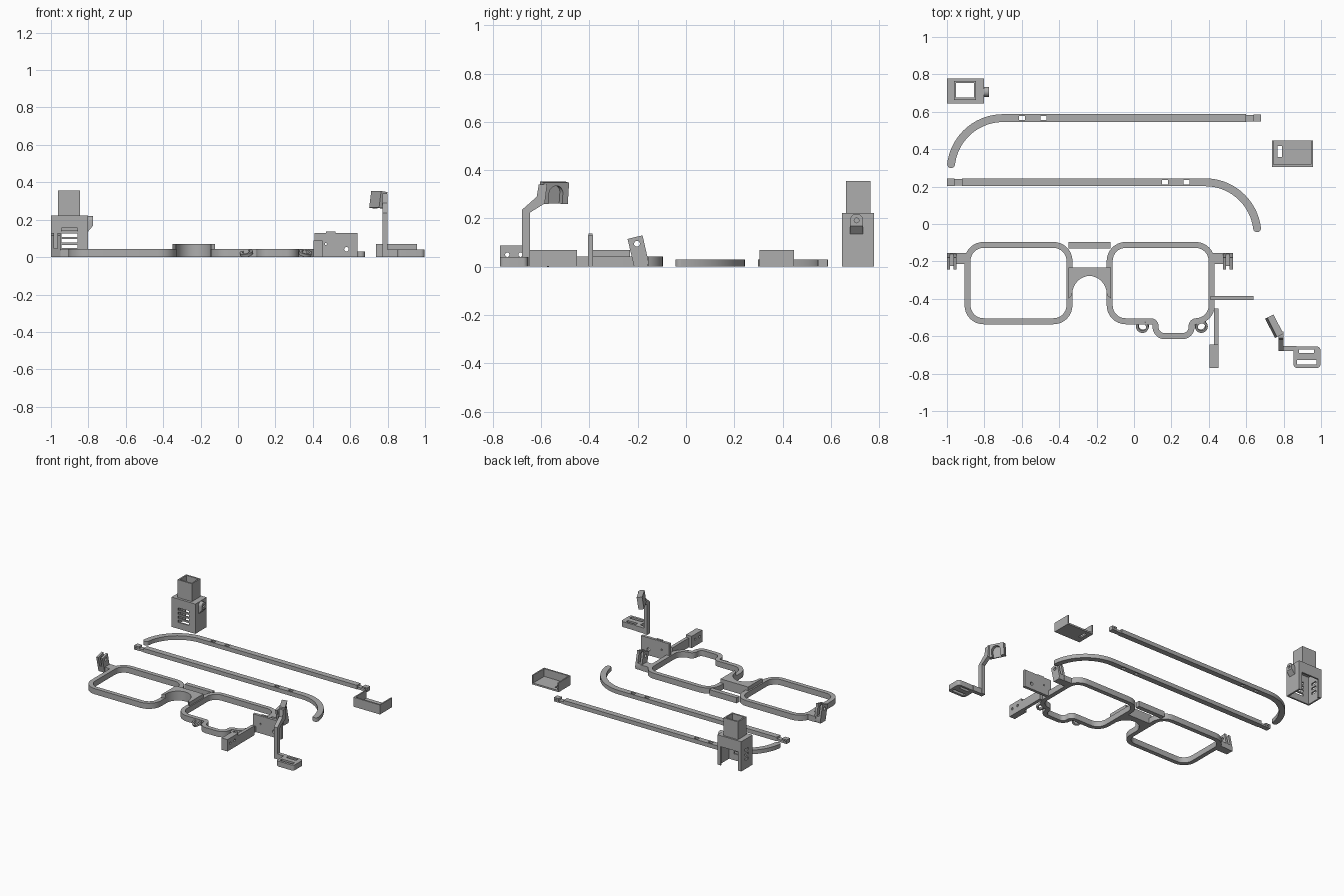
import bpy, bmesh, math
from mathutils import Vector, Matrix

if "Cube" in bpy.data.objects:
    bpy.data.objects.remove(bpy.data.objects["Cube"])

grey = bpy.data.materials.new("plain_grey")
grey.diffuse_color = (0.42, 0.42, 0.42, 1)
grey.use_nodes = True
grey.node_tree.nodes["Principled BSDF"].inputs["Base Color"].default_value = grey.diffuse_color


def finish(name, bm):
    bmesh.ops.recalc_face_normals(bm, faces=bm.faces)
    me = bpy.data.meshes.new(name)
    bm.to_mesh(me)
    bm.free()
    me.materials.append(grey)
    ob = bpy.data.objects.new(name, me)
    bpy.context.collection.objects.link(ob)
    return ob


def prism(name, pts, a, b, axis="z", matrix=None):
    """Extrude a 2D outline from a to b along an axis."""
    put = {"z": lambda p, h: (p[0], p[1], h),
           "x": lambda p, h: (h, p[0], p[1]),
           "y": lambda p, h: (p[0], h, p[1])}[axis]
    bm = bmesh.new()
    lo = [bm.verts.new(put(p, a)) for p in pts]
    hi = [bm.verts.new(put(p, b)) for p in pts]
    bm.faces.new(lo)
    bm.faces.new(hi)
    n = len(pts)
    for i in range(n):
        j = (i + 1) % n
        bm.faces.new((lo[i], lo[j], hi[j], hi[i]))
    if matrix:
        bm.transform(matrix)
    return finish(name, bm)


def box(name, x0, x1, y0, y1, z0, z1):
    return prism(name, [(x0, y0), (x1, y0), (x1, y1), (x0, y1)], z0, z1)


def arc(cx, cy, r, a0, a1, n=16, ry=None):
    ts = [math.radians(a0 + (a1 - a0) * i / n) for i in range(n + 1)]
    return [(cx + r * math.cos(t), cy + (ry or r) * math.sin(t)) for t in ts]


def disc(cx, cy, r, n=20):
    return arc(cx, cy, r, 0, 360, n)[:-1]


def rounded(corners, n=8):
    """Fillet a closed polygon given as (x, y, radius)."""
    out = []
    for i, (x, y, r) in enumerate(corners):
        p = Vector((x, y))
        d0 = (Vector(corners[i - 1][:2]) - p).normalized()
        d1 = (Vector(corners[(i + 1) % len(corners)][:2]) - p).normalized()
        half = d0.angle(d1) / 2
        c = p + (d0 + d1).normalized() * (r / math.sin(half))
        a = p + d0 * (r / math.tan(half)) - c
        b = p + d1 * (r / math.tan(half)) - c
        sweep = a.angle_signed(b)
        for k in range(n + 1):
            t = -sweep * k / n
            out.append((c.x + a.x * math.cos(t) - a.y * math.sin(t),
                        c.y + a.x * math.sin(t) + a.y * math.cos(t)))
    return out


def ribbon(name, pts, width, z0, z1, closed):
    """Rectangular section swept along a flat path."""
    bm = bmesh.new()
    n = len(pts)
    rings = []
    for i in range(n):
        prev = pts[i - 1] if closed or i else pts[i]
        nxt = pts[(i + 1) % n] if closed or i < n - 1 else pts[i]
        t = (Vector(nxt) - Vector(prev)).normalized() * width / 2
        x, y = pts[i]
        rings.append([bm.verts.new((x - s * t.y, y + s * t.x, z))
                      for s, z in ((1, z0), (1, z1), (-1, z1), (-1, z0))])
    for i in range(n if closed else n - 1):
        a, b = rings[i], rings[(i + 1) % n]
        for k in range(4):
            m = (k + 1) % 4
            bm.faces.new((a[k], a[m], b[m], b[k]))
    if not closed:
        bm.faces.new(rings[0])
        bm.faces.new(rings[-1])
    return finish(name, bm)


def cut(ob, *cutters):
    for c in cutters:
        m = ob.modifiers.new("cut", "BOOLEAN")
        m.operation, m.solver, m.object = "DIFFERENCE", "EXACT", c
        bpy.context.view_layer.objects.active = ob
        bpy.ops.object.modifier_apply(modifier=m.name)
        bpy.data.objects.remove(c)
    return ob


# Lens rims; the right one drops into a small pocket at the bottom
R = 0.085
T = 0.042
ribbon("left_rim", rounded([(-0.89, -0.52, R), (-0.345, -0.52, R),
                            (-0.345, -0.112, R), (-0.89, -0.112, R)]), 0.032, 0, T, True)
ribbon("right_rim", rounded([(-0.13, -0.52, R), (0.115, -0.52, 0.025), (0.115, -0.6, 0.05),
                             (0.308, -0.6, 0.05), (0.308, -0.52, 0.025), (0.415, -0.52, R),
                             (0.415, -0.112, R), (-0.13, -0.112, R)]), 0.032, 0, T, True)

# Bridge bar and arched nose bridge
box("bridge_bar", -0.35, -0.125, -0.13, -0.097, 0, T)
prism("nose_bridge", [(-0.35, -0.40), (-0.35, -0.232), (-0.122, -0.232), (-0.122, -0.40)]
      + arc(-0.238, -0.38, 0.093, 0, 180, 20, 0.102), 0, 0.07)

# Hinges: sideways lug plus a leaning fork
lean = [(-0.242, 0.115), (-0.18, 0.13), (-0.155, 0.02), (-0.158, 0), (-0.215, 0)]
for side, xa, xb, la, lb in (("left", -1.0, -0.948, -0.96, -0.88),
                             ("right", 0.475, 0.528, 0.41, 0.485)):
    box(side + "_lug", la, lb, -0.215, -0.155, 0, T)
    fork = prism(side + "_hinge", lean, xa, xb, "x")
    cut(fork, box("slot", xa + 0.017, xb - 0.017, -0.3, -0.1, 0.045, 0.2),
        prism("pin_hole", disc(-0.203, 0.095, 0.012), xa - 0.1, xb + 0.1, "x"))

# Nose pad sockets: short tilted tubes
for side, x, turn in (("left", 0.045, -25), ("right", 0.36, 25)):
    m = (Matrix.Translation((x, -0.548, 0.021)) @ Matrix.Rotation(math.radians(turn), 4, "Z")
         @ Matrix.Rotation(math.radians(25), 4, "X"))
    tube = prism(side + "_pad_socket", disc(0, 0, 0.034), -0.008, 0.008, "z", m)
    cut(tube, prism("bore", disc(0, 0, 0.021), -0.1, 0.1, "z", m))

# Temples: straight bar, ear hook, rounded tip, stepped hinge tab
for side, s, ox, oy in (("back", 1, 0, 0), ("front", -1, -0.32, -0.343)):
    X = lambda x: s * x + ox
    path = [(X(x), y + oy) for x, y in [(0.6, 0.566)] + arc(-0.7, 0.286, 0.28, 90, 173, 24)]
    bar = ribbon(side + "_temple", path, 0.042, 0, 0.03, False)
    cut(bar, *[box("slot", X(x) - 0.016, X(x) + 0.016, oy + 0.555, oy + 0.577, -0.1, 0.1)
               for x in (-0.6, -0.485)])
    prism(side + "_temple_tip", disc(*path[-1], 0.021), 0, 0.03)
    ends = sorted((X(0.595), X(0.645)))
    box(side + "_tab_neck", *ends, oy + 0.549, oy + 0.583, 0, 0.016)
    ends = sorted((X(0.64), X(0.68)))
    tab = box(side + "_tab_end", *ends, oy + 0.547, oy + 0.585, 0, 0.03)
    cut(tab, prism("pin_hole", disc(X(0.662), 0.016, 0.007), oy + 0.4, oy + 0.7, "y"))

# Tray with an open back
tray = box("tray", 0.737, 0.957, 0.305, 0.447, 0, 0.07)
cut(tray, box("inside", 0.747, 0.947, 0.317, 0.6, 0.012, 0.2),
    box("slot", 0.767, 0.79, 0.358, 0.417, -0.1, 0.1))

# Housing: hollow box with vents, rear opening and a square chimney
house = box("housing", -1.0, -0.803, 0.645, 0.778, 0, 0.222)
cut(house, box("inside", -0.988, -0.815, 0.657, 0.766, -0.1, 0.21),
    box("rear_opening", -0.975, -0.83, 0.72, 0.9, -0.1, 0.14),
    box("chimney_hole", -0.952, -0.855, 0.675, 0.753, 0.1, 0.3),
    *[box("vent", -0.945, -0.857, 0.6, 0.7, z - 0.009, z + 0.009)
      for z in (0.057, 0.087, 0.117, 0.147)],
    *[box("side_vent", -1.1, -0.95, 0.69, 0.735, z - 0.008, z + 0.008)
      for z in (0.07, 0.105, 0.14)])
chimney = box("chimney", -0.963, -0.845, 0.663, 0.765, 0.212, 0.355)
cut(chimney, box("hole", -0.952, -0.855, 0.675, 0.753, 0.1, 0.5))

# Rounded lug on the housing, tapering underneath
lug = prism("housing_lug", [(0.68, 0.135), (0.733, 0.135)]
            + arc(0.7065, 0.193, 0.0265, 0, 180, 14), -0.805, -0.775, "x")
cut(lug, prism("taper", [(-0.803, 0.12), (-0.803, 0.135), (-0.775, 0.168), (-0.74, 0.168),
                         (-0.74, 0.12)], 0.6, 0.8, "y"),
    prism("pin_hole", disc(0.7065, 0.192, 0.01), -0.79, -0.7, "x"))

# Upright plate beside the right rim
plate = box("side_plate", 0.408, 0.64, -0.406, -0.385, 0, 0.13)
box("plate_bump", 0.47, 0.52, -0.403, -0.388, 0.125, 0.137)
cut(plate, prism("hole", disc(0.58, 0.042, 0.012), -0.5, -0.3, "y"),
    prism("small_hole", disc(0.47, 0.07, 0.006), -0.5, -0.3, "y"))

# Mounting bar with a thicker drilled block
box("mount_bar", 0.428, 0.452, -0.65, -0.452, 0, 0.07)
block = box("mount_block", 0.405, 0.453, -0.77, -0.645, 0, 0.088)
cut(block, *[prism("hole", disc(y, 0.05, 0.009), 0.3, 0.6, "x") for y in (-0.74, -0.685)])

# Slotted foot
foot = prism("foot", rounded([(0.853, -0.77, 0.02), (0.997, -0.77, 0.02),
                              (0.997, -0.655, 0.02), (0.853, -0.655, 0.01)]), 0, 0.04)
cut(foot, box("slot", 0.882, 0.962, -0.691, -0.67, -0.1, 0.1),
    box("slot", 0.872, 0.975, -0.752, -0.728, -0.1, 0.1))
box("foot_link", 0.775, 0.87, -0.68, -0.652, 0, 0.04)

# Bent post carrying an arched holder
prism("post", [(-0.68, 0), (-0.645, 0), (-0.645, 0.225), (-0.585, 0.262), (-0.575, 0.34),
               (-0.61, 0.34), (-0.618, 0.29), (-0.68, 0.235)], 0.772, 0.8, "x")
m = (Matrix.Translation((0.75, -0.547, 0.306)) @ Matrix.Rotation(math.radians(27), 4, "Z")
     @ Matrix.Rotation(math.radians(8), 4, "Y"))
holder = prism("holder", [(-0.058, -0.045), (0.058, -0.045), (0.058, 0.045), (-0.058, 0.045)],
               -0.019, 0.019, "x", m)
cut(holder, prism("arch", [(-0.032, -0.1), (0.032, -0.1)] + arc(0, 0, 0.032, 0, 180, 14),
                  -0.009, 0.1, "x", m))

# Keep hard edges, smooth the curved walls
bpy.ops.object.select_all(action="SELECT")
bpy.ops.object.shade_smooth_by_angle(angle=math.radians(25))
